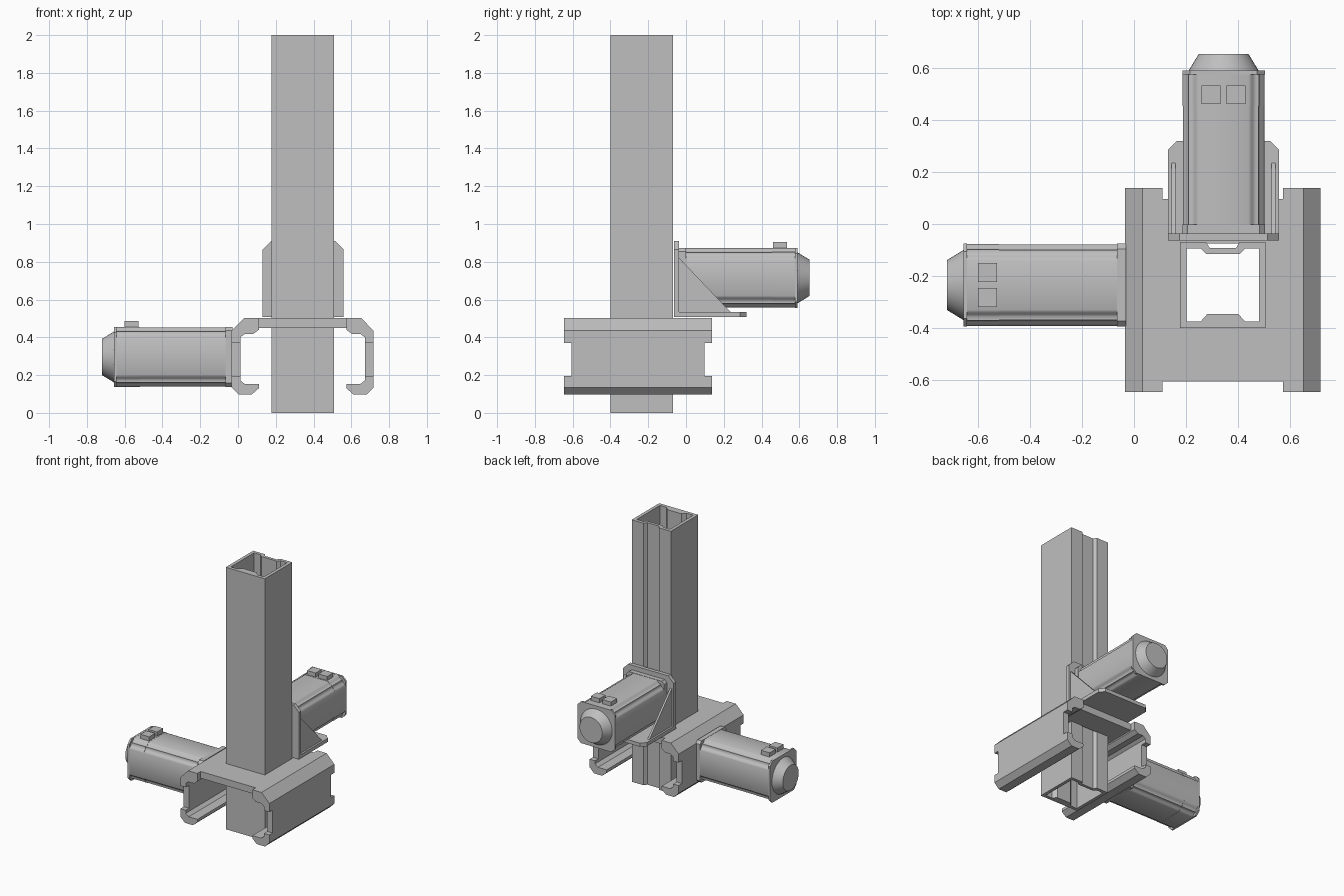
import bpy, bmesh, math
from mathutils import Matrix, Vector

if "Cube" in bpy.data.objects:
    bpy.data.objects.remove(bpy.data.objects["Cube"], do_unlink=True)

grey = bpy.data.materials.new("machine grey")
grey.use_nodes = True
colour = (0.52, 0.52, 0.52, 1)
grey.diffuse_color = colour
grey.node_tree.nodes["Principled BSDF"].inputs["Base Color"].default_value = colour

X, Y, Z = Vector((1, 0, 0)), Vector((0, 1, 0)), Vector((0, 0, 1))
CX, CY = 0.342, -0.235          # column centre
H = 0.165                       # column half width


def frame(u, v, w, origin=(0, 0, 0)):
    m = Matrix((u, v, w)).transposed().to_4x4()
    m.translation = Vector(origin)
    return m


ALONG_Y = frame(X, Z, Y)
ALONG_X = frame(Y, Z, X)
ALONG_Z = frame(X, Y, Z)


def finish(name, bm, matrix, smooth=False):
    bm.transform(matrix)
    bmesh.ops.recalc_face_normals(bm, faces=bm.faces)
    mesh = bpy.data.meshes.new(name)
    bm.to_mesh(mesh)
    bm.free()
    mesh.materials.append(grey)
    ob = bpy.data.objects.new(name, mesh)
    bpy.context.collection.objects.link(ob)
    if smooth:
        bpy.ops.object.select_all(action="DESELECT")
        ob.select_set(True)
        bpy.context.view_layer.objects.active = ob
        bpy.ops.object.shade_smooth_by_angle(angle=math.radians(40))
    return ob


def prism(name, pts, a, b, matrix, hole=None, smooth=False):
    """Extrude a 2D outline from a to b; hole is an inner outline of equal count."""
    bm = bmesh.new()
    loops = [[[bm.verts.new((u, v, w)) for u, v in ring] for w in (a, b)]
             for ring in ([pts, hole] if hole else [pts])]
    n = len(pts)
    for low, high in loops:
        for i in range(n):
            j = (i + 1) % n
            bm.faces.new((low[i], low[j], high[j], high[i]))
    for end in (0, 1):
        if hole:
            outer, inner = loops[0][end], loops[1][end]
            for i in range(n):
                j = (i + 1) % n
                bm.faces.new((outer[i], outer[j], inner[j], inner[i]))
        else:
            bm.faces.new(loops[0][end])
    return finish(name, bm, matrix, smooth)


def rect(u0, u1, v0, v1):
    return [(u0, v0), (u1, v0), (u1, v1), (u0, v1)]


def chamfered(h, c):
    return [(-h + c, -h), (h - c, -h), (h, -h + c), (h, h - c),
            (h - c, h), (-h + c, h), (-h, h - c), (-h, -h + c)]


# Hollow column with a groove down its back and a rib inside its front
outer = [(-H, -H), (-.085, -H), (-.06, -H), (.06, -H), (.085, -H), (H, -H),
         (H, H), (.065, H), (.05, .142), (-.05, .142), (-.065, H), (-H, H)]
I = .14
inner = [(-I, -I), (-.085, -I), (-.06, -.112), (.06, -.112), (.085, -I), (I, -I),
         (I, I), (.085, I), (.065, .12), (-.065, .12), (-.085, I), (-I, I)]
prism("column", outer, 0, 2, frame(X, Y, Z, (CX, CY, 0)), inner)

# Carriage: C-shaped channel, open below, with a hole for the column
upper_out = [(.31, .502), (.376, .435)]
upper_in = [(.33, .40), (.308, .417), (.262, .417), (.232, .44)]
lower_out = [(.376, .135), (.338, .097), (.27, .097), (.232, .13), (.232, .152)]
lower_in = [(.305, .152), (.33, .172)]
half = ([(0, .502)] + upper_out + lower_out + lower_in + upper_in
        + [(.232, .45), (0, .45)])
section = half + [(-u, v) for u, v in half[-2:0:-1]]
CARRIAGE = frame(X, Z, Y, (CX, 0, 0))
carriage = prism("carriage", section, -.607, .097, CARRIAGE)
cutter = prism("column_cutter", rect(CX - .16, CX + .16, CY - .16, CY + .16),
               .4, .6, ALONG_Z)
cutter.hide_render = True
cutter.hide_viewport = True
cut = carriage.modifiers.new("column hole", "BOOLEAN")
cut.operation = "DIFFERENCE"
cut.object = cutter

# Hooked corner ends standing out past the channel
corners = {"upper": [(.232, .502)] + upper_out + [(.376, .37), (.33, .37)] + upper_in,
           "lower": [(.376, .195)] + lower_out + lower_in + [(.33, .195)]}
for level, pts in corners.items():
    for side, s in (("left", 1), ("right", -1)):
        for end, a, b in (("front", -.647, -.607), ("back", .097, .138)):
            prism(f"carriage_{level}_{side}_{end}_hook",
                  [(s * u, v) for u, v in pts], a, b, CARRIAGE)

# Motor bracket: upright plate, foot and two gussets
BW = .214
MX = .345
prism("bracket_plate", [(MX - BW, .507), (MX + BW, .507), (MX + BW, .865),
                        (MX + BW - .045, .91), (MX - BW + .045, .91), (MX - BW, .865)],
      -.064, -.036, ALONG_Y)
prism("bracket_foot", [(MX - BW, -.036), (MX + BW, -.036), (MX + BW, .285),
                       (MX + BW - .035, .32), (MX - BW + .035, .32), (MX - BW, .285)],
      .507, .535, ALONG_Z)
for side, s in (("left", 1), ("right", -1)):
    prism(f"bracket_{side}_gusset", [(-.036, .535), (.235, .535), (-.036, .82)],
          MX + s * .185, MX + s * .2, ALONG_X)


# Motor: square body with stepped corners, end cap, tapered nose, two sockets
def motor(name, origin, axis):
    m = frame(Z.cross(axis), Z, axis, origin)
    h = .157
    quarter = [(h, .095), (h - .005, .105), (h - .015, .112), (h - .022, .122),
               (h - .022, h - .022), (.122, h - .022), (.112, h - .015),
               (.105, h - .005), (.095, h)]
    body = []
    for k in range(4):
        c, s = round(math.cos(k * math.pi / 2)), round(math.sin(k * math.pi / 2))
        body += [(c * u - s * v, s * u + c * v) for u, v in quarter]
    prism(name + "_flange", chamfered(.159, .02), 0, .035, m)
    prism(name + "_body", body, .035, .49, m, smooth=True)
    prism(name + "_end_cap", [(u * 1.008, v * 1.008) for u, v in body],
          .49, .612, m, smooth=True)
    prism(name + "_end_plate", chamfered(.159, .03), .612, .626, m)
    bm = bmesh.new()
    bmesh.ops.create_cone(bm, cap_ends=True, segments=40, radius1=.135,
                          radius2=.096, depth=.064)
    finish(name + "_nose", bm, m @ Matrix.Translation((0, 0, .658)), True)
    for side, s in (("left", 1), ("right", -1)):
        prism(f"{name}_{side}_socket", rect(s * .012, s * .085, .15, .19),
              .497, .57, m)


motor("side_motor", (-.03, CY, .296), -X)
motor("back_motor", (MX, -.036, .715), Y)
